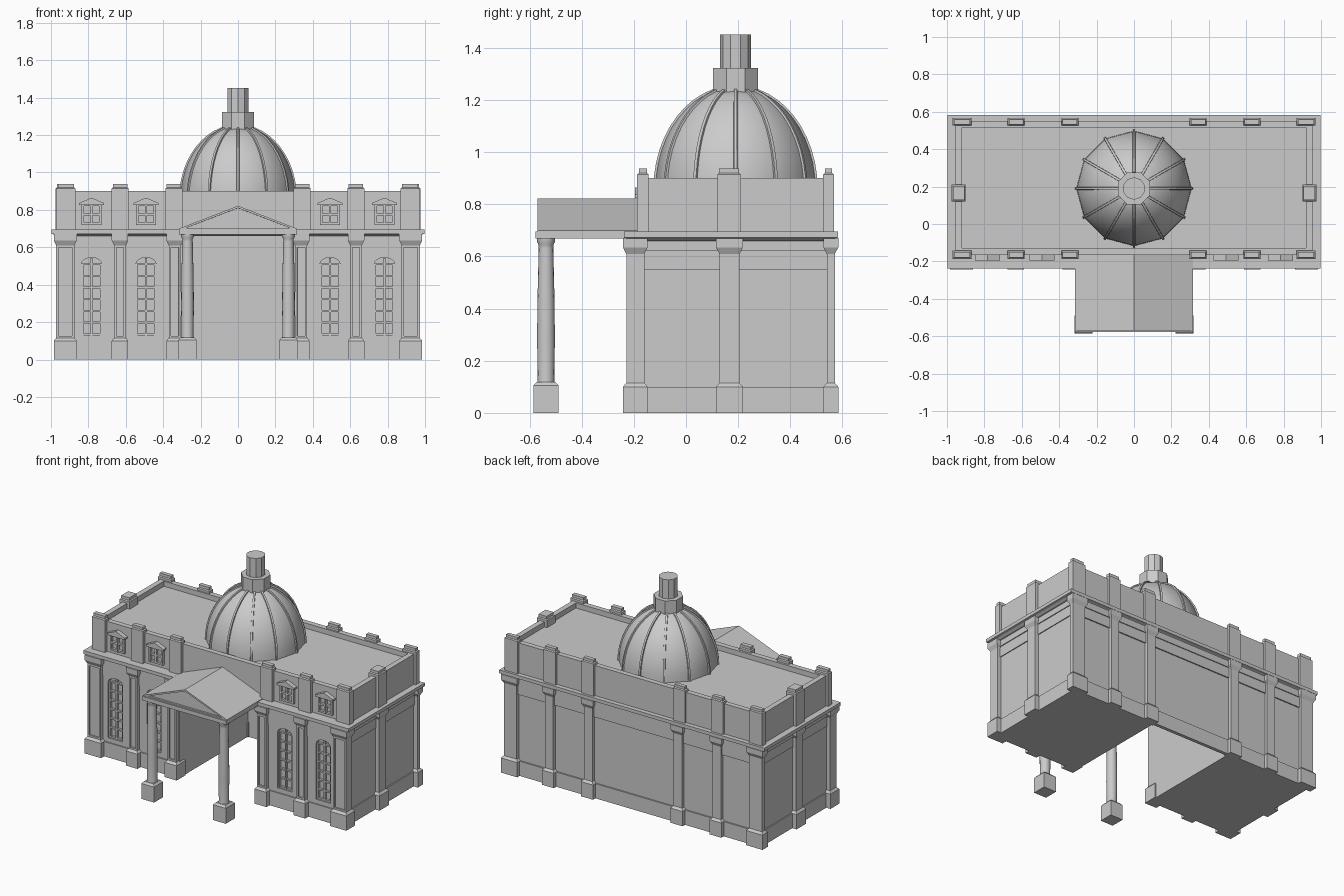
import bpy, bmesh, math

if "Cube" in bpy.data.objects:
    bpy.data.objects.remove(bpy.data.objects["Cube"])


def finish(name, bm, smooth=None):
    bmesh.ops.recalc_face_normals(bm, faces=bm.faces[:])
    me = bpy.data.meshes.new(name)
    bm.to_mesh(me)
    bm.free()
    ob = bpy.data.objects.new(name, me)
    bpy.context.collection.objects.link(ob)
    if smooth:
        bpy.ops.object.select_all(action='DESELECT')
        bpy.context.view_layer.objects.active = ob
        ob.select_set(True)
        bpy.ops.object.shade_smooth_by_angle(angle=math.radians(smooth))
    return ob


def skin(bm, rings):
    """Join rings of points into a closed solid."""
    vs = [[bm.verts.new(p) for p in r] for r in rings]
    n = len(vs[0])
    for a, b in zip(vs, vs[1:]):
        for i in range(n):
            j = (i + 1) % n
            bm.faces.new((a[i], a[j], b[j], b[i]))
    bm.faces.new(vs[0][::-1])
    bm.faces.new(vs[-1])


def rect(x0, x1, y0, y1, z, g=0):
    return [(x0 - g, y0 - g, z), (x1 + g, y0 - g, z), (x1 + g, y1 + g, z), (x0 - g, y1 + g, z)]


def box(bm, x0, x1, y0, y1, z0, z1):
    skin(bm, [rect(x0, x1, y0, y1, z0), rect(x0, x1, y0, y1, z1)])


def stack(name, fp, steps):
    """Rectangular footprint grown by g at each height z."""
    bm = bmesh.new()
    skin(bm, [rect(*fp, z, g) for g, z in steps])
    return finish(name, bm)


def revolve(name, prof, n, cx, cy, rot=0, smooth=None):
    bm = bmesh.new()
    skin(bm, [[(cx + r * math.cos(rot + 2 * math.pi * i / n),
                cy + r * math.sin(rot + 2 * math.pi * i / n), z) for i in range(n)] for r, z in prof])
    return finish(name, bm, smooth)


def prism(bm, outline, y0, y1):
    skin(bm, [[(x, y, z) for x, z in outline] for y in (y0, y1)])


WINDOWS = [s * x for s in (-1, 1) for x in (0.783, 0.492)]
FRONT, BACK = -0.20, 0.55


def arch(cx, w, z0, z1, rise=0.035, n=8):
    pts = [(cx - w, z0), (cx + w, z0)]
    for i in range(n + 1):
        a = math.pi * i / n
        pts.append((cx + w * math.cos(a), z1 - rise + rise * math.sin(a)))
    return pts


# two wings with an open passage between them, closed by a thin back wall
bm = bmesh.new()
for s in (-1, 1):
    xs = sorted((s * 0.30, s * 0.945))
    box(bm, *xs, FRONT, BACK - 0.01, 0, 0.67)
wings = finish("wings", bm)
bm = bmesh.new()
for cx in WINDOWS:
    prism(bm, arch(cx, 0.054, 0.13, 0.545), FRONT - 0.05, FRONT + 0.025)
cutter = finish("window_cutter", bm)
cutter.hide_render = True
cutter.hide_set(True)
mod = wings.modifiers.new("windows", 'BOOLEAN')
mod.object = cutter
mod.solver = 'EXACT'
bm = bmesh.new()
box(bm, -0.945, 0.945, BACK - 0.015, BACK - 0.002, 0, 0.67)
finish("back_wall", bm)

# plinth and frieze bands framing the wall panels
bm = bmesh.new()
for z0, z1, g in ((0, 0.10, 0.008), (0.55, 0.62, 0.006), (0.62, 0.67, 0.012)):
    box(bm, -0.945, 0.945, BACK - 0.012, BACK + g, z0, z1)
    for s in (-1, 1):
        box(bm, *sorted((s * 0.93, s * (0.945 + g))), FRONT, BACK + g, z0, z1)
        box(bm, *sorted((s * 0.305, s * 0.945)), FRONT - g, FRONT + 0.02, z0, z1)
finish("wall_bands", bm)

# glazing bars of the tall windows
bm = bmesh.new()
for cx in WINDOWS:
    for dx in (-0.049, 0, 0.049):
        box(bm, cx + dx - 0.005, cx + dx + 0.005, FRONT + 0.008, FRONT + 0.026, 0.13, 0.542 if dx == 0 else 0.51)
    for k in range(7):
        z = 0.135 + k * 0.0625
        box(bm, cx - 0.054, cx + 0.054, FRONT + 0.010, FRONT + 0.026, z - 0.005, z + 0.005)
finish("window_bars", bm)

# cornice and attic with sunken roof
stack("cornice", (-0.97, 0.97, -0.21, 0.555),
      [(0, 0.66), (0.012, 0.668), (0.028, 0.672), (0.028, 0.695)])
stack("attic", (-0.955, 0.955, -0.165, 0.552),
      [(0, 0.69), (0, 0.90), (-0.036, 0.90), (-0.036, 0.865)])

# pilasters: (shaft footprint, attic footprint, panelled front)
BASE = [(0.013, 0), (0.013, 0.10), (0, 0.115), (0, 0.61), (0.013, 0.635), (0.013, 0.67)]
CAP = [(0, 0.69), (0, 0.915), (-0.007, 0.92), (-0.007, 0.938)]
piers = []
for s in (-1, 1):
    for a, b, c, d in ((0.875, 0.972, 0.87, 0.97), (0.600, 0.662, 0.585, 0.675), (0.305, 0.370, 0.298, 0.388)):
        x, ax = sorted((s * a, s * b)), sorted((s * c, s * d))
        piers.append(((*x, -0.229, -0.16), (*ax, -0.187, -0.143), True))
        piers.append(((*x, 0.54, 0.571), (*ax, 0.526, 0.567), False))
    x, ax = sorted((s * 0.93, s * 0.972)), sorted((s * 0.90, s * 0.975))
    piers.append(((*x, 0.128, 0.205), (*ax, 0.12, 0.21), False))
for fp, afp, panel in piers:
    ob = stack("pilaster", fp, BASE)
    stack("attic_pier", afp, CAP)
    if panel:
        bm = bmesh.new()
        bm.from_mesh(ob.data)
        f = [f for f in bm.faces if f.normal.y < -0.99 and f.calc_center_median().z > 0.2
             and f.calc_center_median().z < 0.6]
        bmesh.ops.inset_region(bm, faces=f, thickness=0.016)
        bmesh.ops.inset_region(bm, faces=f, thickness=0.001, depth=-0.009)
        bm.to_mesh(ob.data)
        bm.free()

# small pedimented attic windows
bm = bmesh.new()
for cx in WINDOWS:
    for dx in (-0.047, 0, 0.047):
        box(bm, cx + dx - 0.006, cx + dx + 0.006, -0.184, -0.16, 0.72, 0.83)
    for z in (0.726, 0.775, 0.826):
        box(bm, cx - 0.053, cx + 0.053, -0.182, -0.16, z - 0.006, z + 0.006)
    prism(bm, [(cx - 0.066, 0.825), (cx + 0.066, 0.825), (cx + 0.066, 0.837),
               (cx, 0.865), (cx - 0.066, 0.837)], -0.195, -0.16)
finish("attic_windows", bm)

# portico slab, gable roof with recessed pediment
bm = bmesh.new()
box(bm, -0.315, 0.315, -0.577, -0.20, 0.668, 0.695)
finish("portico_slab", bm)
bm = bmesh.new()
prism(bm, [(-0.315, 0.695), (0.315, 0.695), (0.315, 0.70), (0, 0.822), (-0.315, 0.70)], -0.57, -0.16)
bmesh.ops.recalc_face_normals(bm, faces=bm.faces[:])
f = [f for f in bm.faces if f.normal.y < -0.9]
bmesh.ops.inset_region(bm, faces=f, thickness=0.012)
bmesh.ops.inset_region(bm, faces=f, thickness=0.0005, depth=-0.012)
finish("portico_roof", bm)

# portico columns on pedestals
for s in (-1, 1):
    cx, cy = s * 0.27, -0.537
    stack("pedestal", (cx - 0.048, cx + 0.048, cy - 0.048, cy + 0.048),
          [(0, 0), (0, 0.105), (-0.012, 0.118)])
    revolve("column", [(0.034, 0.115), (0.032, 0.13), (0.034, 0.28), (0.033, 0.42), (0.028, 0.63),
                       (0.028, 0.645), (0.034, 0.655), (0.034, 0.67)], 16, cx, cy, smooth=40)

# ribbed dome
DY, Z0, R, H = 0.19, 0.86, 0.308, 0.39
prof = [(R * math.cos(t), Z0 + H * math.sin(t)) for t in [math.radians(74) * i / 10 for i in range(11)]]
revolve("dome", prof, 12, 0, DY, smooth=35)
bm = bmesh.new()
for k in range(12):
    a = math.pi * k / 6
    c, s = math.cos(a), math.sin(a)
    rings = []
    for i, (r, z) in enumerate(prof):
        t = math.radians(74) * i / 10
        ring = []
        for d, w in ((-0.012, -0.008), (-0.012, 0.008), (0.007, 0.006), (0.007, -0.006)):
            q = r + d * math.cos(t)
            ring.append((q * c - w * s, DY + q * s + w * c, z + d * math.sin(t)))
        rings.append(ring)
    skin(bm, rings)
finish("dome_ribs", bm)

# lantern
revolve("lantern_base", [(0.093, 1.225), (0.093, 1.322)], 8, 0, DY, math.pi / 8)
revolve("lantern_top", [(0.06, 1.32), (0.06, 1.452)], 10, 0, DY, math.pi / 10)
